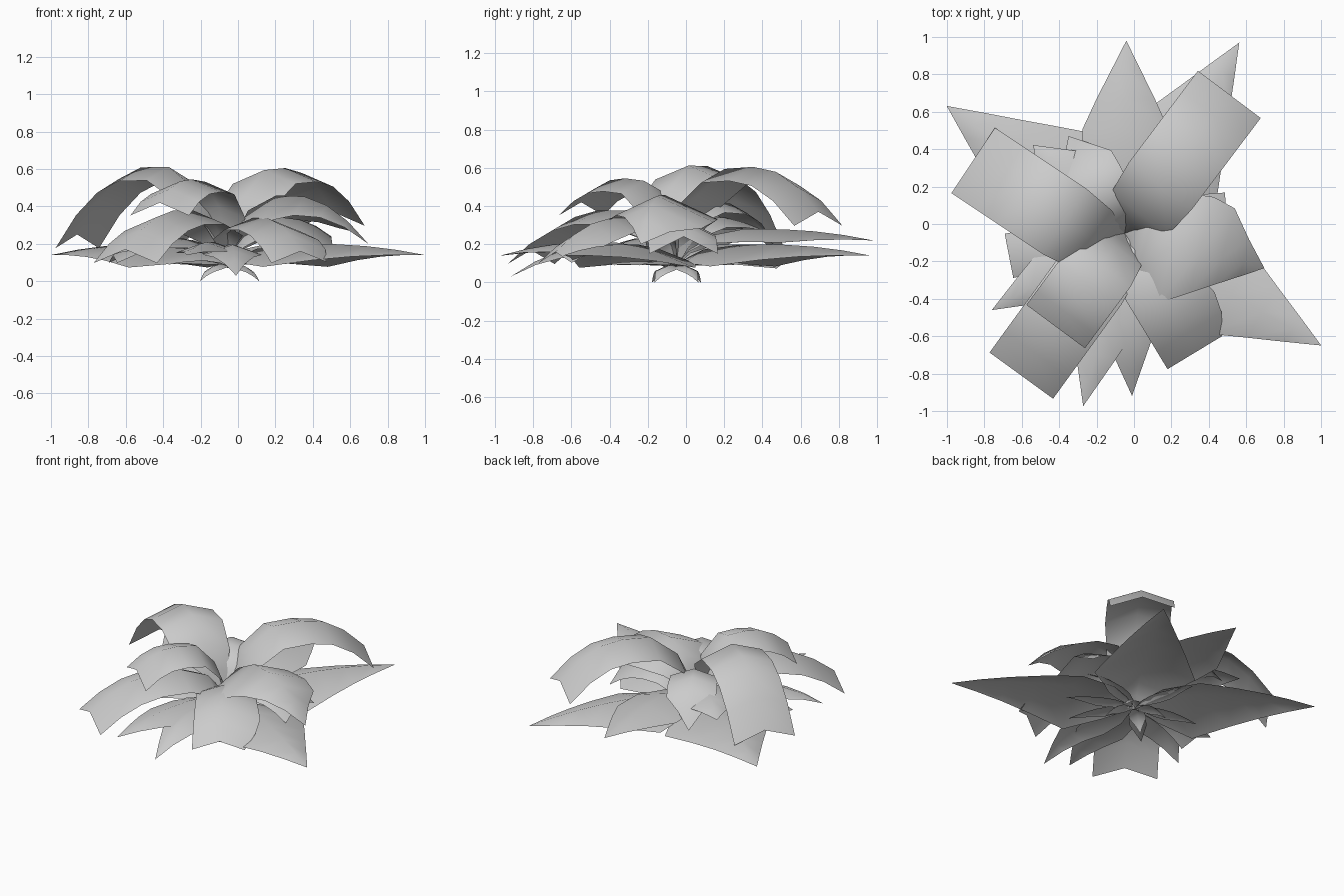
import bpy, math

if "Cube" in bpy.data.objects:
    bpy.data.objects.remove(bpy.data.objects["Cube"])

grey = bpy.data.materials.new("leaf grey")
grey.diffuse_color = (0.6, 0.6, 0.6, 1)
grey.use_nodes = True
grey.node_tree.nodes["Principled BSDF"].inputs["Base Color"].default_value = grey.diffuse_color

CX, CY, BASE = -0.05, -0.05, 0.10
ROWS = (0, 0.06, 0.14, 0.34, 0.54, 0.70, 0.85, 1)
BLUNT = (0.05, 0.4, 0.9, 1, 1, 1, 1, 1)
POINTED = (0.03, 0.25, 0.5, 0.9, 0.92, 0.62, 0.31, 0)
TRIANGLE = (0.03, 0.3, 0.6, 1, 0.7, 0.455, 0.23, 0)
SPEAR = (0.05, 0.35, 0.7, 0.95, 1, 1, 0.5, 0)


def leaf(name, angle, length, half, peak, peak_at, end, shape=BLUNT, droop=0.35,
         base=BASE, shift=0, left_shape=None):
    """Folded strip: rises steeply to its peak, then bends down to its end."""
    a = math.radians(angle)
    c, s = math.cos(a), math.sin(a)
    left_shape = left_shape or shape
    verts, faces = [], []
    for t, kr, kl in zip(ROWS, shape, left_shape):
        if t < peak_at:
            z = peak - (peak - base) * (1 - t / peak_at) ** 4
        else:
            z = peak - (peak - end) * ((t - peak_at) / (1 - peak_at)) ** 2
        r = t * length
        off = shift * min(1, t / 0.14)
        # a pointed tip needs only one vertex
        columns = (-kr * half, 0, kl * half) if kr or kl else (0,)
        for w in columns:
            verts.append((CX + r * c - (w + off) * s, CY + r * s + (w + off) * c,
                          max(0, z - abs(w) * droop)))
    last = len(ROWS) - 2
    for i in range(last + 1):
        for j in (0, 1):
            q = i * 3 + j
            if i == last and shape[-1] == 0:
                faces.append((q, i * 3 + 3, q + 1))
            else:
                faces.append((q, q + 3, q + 4, q + 1))
    mesh = bpy.data.meshes.new(name)
    mesh.from_pydata(verts, [], faces)
    mesh.materials.append(grey)
    for p in mesh.polygons:
        p.use_smooth = True
    mesh.update()
    ob = bpy.data.objects.new(name, mesh)
    bpy.context.collection.objects.link(ob)
    return ob


# tall arched leaves with blunt ends
leaf("tall_leaf_back_right", 53, 0.93, 0.21, 0.605, 0.55, 0.37)
leaf("tall_leaf_left", 146.3, 0.89, 0.21, 0.615, 0.47, 0.25, shift=0.125)
leaf("tall_leaf_front_left", 233.5, 0.62, 0.195, 0.545, 0.58, 0.42)

# middle arched leaves
leaf("middle_leaf_front_left", 234, 0.94, 0.21, 0.38, 0.48, 0.17)
leaf("middle_leaf_right", -14, 0.77, 0.32, 0.46, 0.45, 0.20, TRIANGLE, 0.45,
     left_shape=(0.03, 0.3, 0.6, 0.9, 0.95, 0.85, 0.4, 0))
leaf("middle_leaf_right_low", 4, 0.55, 0.18, 0.34, 0.55, 0.24, droop=0.5)
leaf("middle_leaf_front_right", -58.8, 0.74, 0.18, 0.34, 0.48, 0.16,
     left_shape=(0.05, 0.4, 0.9, 1.1, 1.25, 1.38, 1.25, 0.9))
leaf("middle_leaf_back", 120, 0.60, 0.16, 0.42, 0.45, 0.16, SPEAR)
leaf("middle_leaf_back_left", 136, 0.68, 0.15, 0.34, 0.50, 0.27, SPEAR)

# wide pointed ground leaves
leaf("ground_leaf_front_right", -29.7, 1.21, 0.35, 0.20, 0.45, 0.14, TRIANGLE, 0.35, 0.08)
leaf("ground_leaf_back_left", 144.4, 1.17, 0.36, 0.20, 0.45, 0.14, TRIANGLE, 0.35, 0.08)
leaf("ground_leaf_back_right", 59, 1.19, 0.33, 0.20, 0.45, 0.14, TRIANGLE, 0.35, 0.08)
leaf("ground_leaf_back", 89.5, 1.03, 0.25, 0.28, 0.45, 0.22, POINTED, 0.3)
leaf("ground_leaf_front", 256.5, 0.95, 0.18, 0.21, 0.50, 0.14, POINTED)
leaf("ground_leaf_front_low", 272.6, 0.87, 0.17, 0.20, 0.45, 0.03, POINTED)
leaf("ground_leaf_left", 210, 0.82, 0.16, 0.23, 0.50, 0.11, POINTED)
leaf("ground_leaf_left_short", 191, 0.63, 0.12, 0.22, 0.50, 0.14)

# short narrow leaves fanned out under the crown
for i, ang in enumerate((20, 105, 170, 225, 300, 335)):
    leaf("under_leaf_%d" % i, ang, 0.46, 0.06, 0.11, 0.5, 0.09, POINTED, base=0.07)

# small roots pointing down to the ground
for i, ang in enumerate((35, 140, 220, 325)):
    leaf("root_%d" % i, ang, 0.2, 0.06, 0.09, 0.3, 0.0, POINTED, base=0.08)
